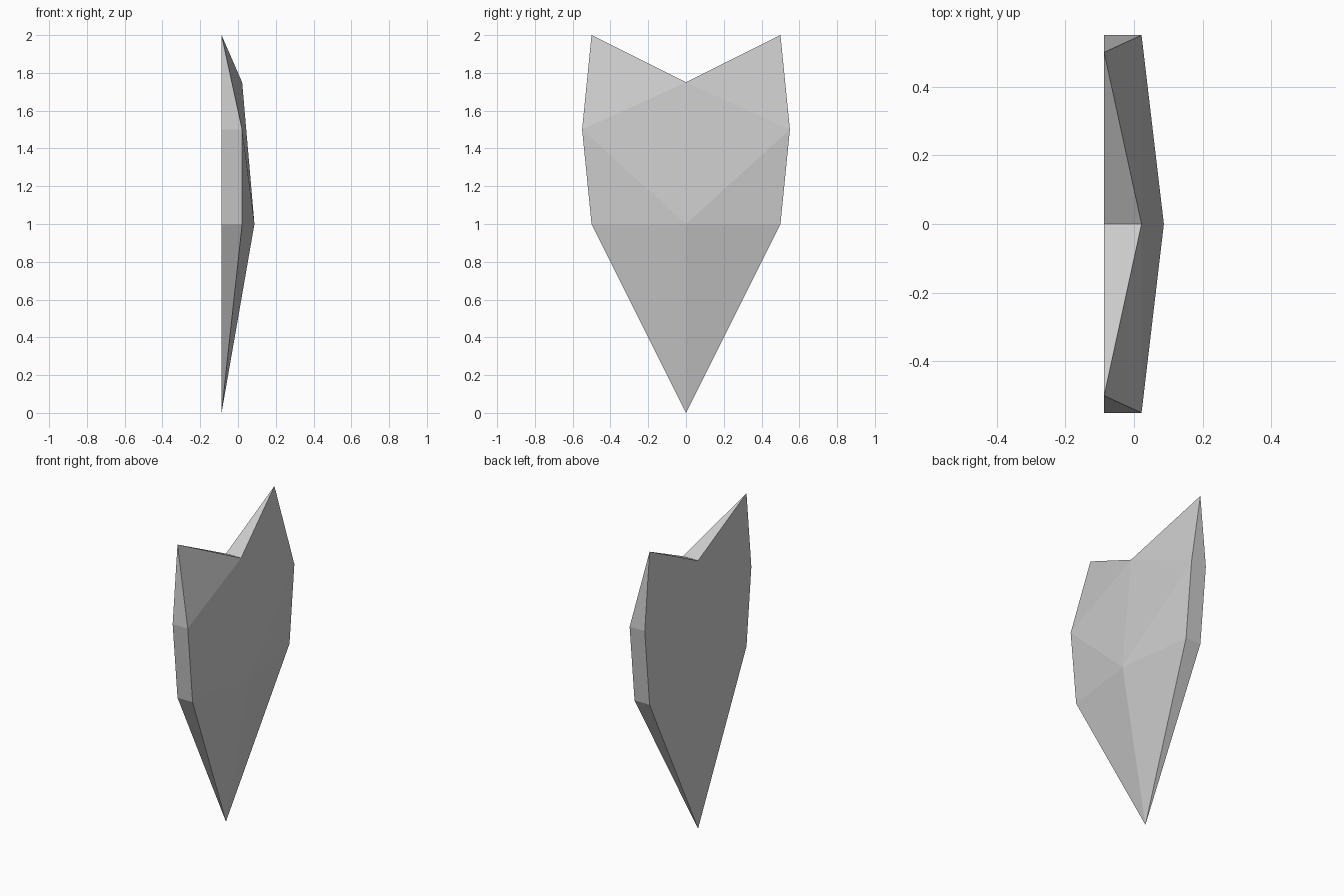
import bpy, bmesh

if "Cube" in bpy.data.objects:
    bpy.data.objects.remove(bpy.data.objects["Cube"])

BACK, MID, PEAK = -0.087, 0.022, 0.087   # depth levels along x

bm = bmesh.new()


def vert(x, y, z):
    return bm.verts.new((x, y, z))


# centre-line points of the shield
bottom = vert(BACK, 0, 0)
notch_back = vert(BACK, 0, 1.75)
notch_front = vert(MID, 0, 1.75)
peak = vert(PEAK, 0, 1)

# each half: faceted front, thin rim and flat back
for side in (-1, 1):
    tip = vert(BACK, side * 0.5, 2)
    shoulder_back, shoulder = (vert(x, side * 0.55, 1.5) for x in (BACK, MID))
    hip_back, hip = (vert(x, side * 0.5, 1) for x in (BACK, MID))
    for face in (
        (peak, notch_front, shoulder),               # front facets
        (peak, shoulder, hip),
        (peak, hip, bottom),
        (notch_front, tip, shoulder),
        (tip, shoulder_back, shoulder),              # rim
        (shoulder, shoulder_back, hip_back, hip),
        (hip, hip_back, bottom),
        (notch_front, notch_back, tip),
        (bottom, hip_back, shoulder_back, notch_back),   # back
        (notch_back, shoulder_back, tip),
    ):
        bm.faces.new(face)

bmesh.ops.recalc_face_normals(bm, faces=bm.faces)
mesh = bpy.data.meshes.new("shield")
bm.to_mesh(mesh)
bm.free()
bpy.context.collection.objects.link(bpy.data.objects.new("shield", mesh))
